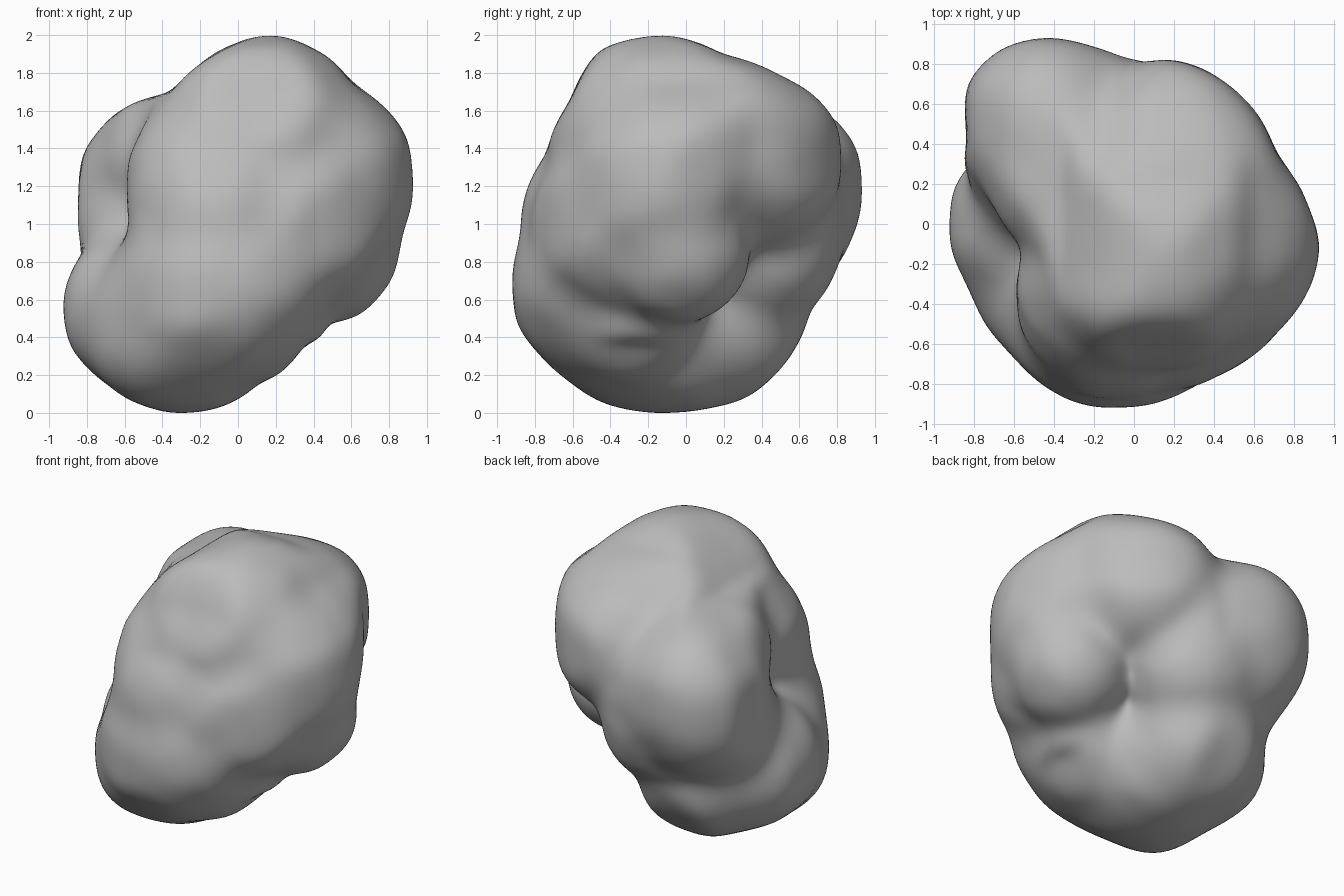
import bpy
import bmesh
import math
from mathutils import Vector, noise

default_cube = bpy.data.objects.get("Cube")
if default_cube:
    bpy.data.objects.remove(default_cube, do_unlink=True)

# Rounded lobes of the boulder: centre and radius
LOBES = [
    (Vector((0.12, -0.08, 1.38)), 0.62),    # peak
    (Vector((0.08, -0.25, 1.50)), 0.46),    # front of the peak
    (Vector((-0.42, 0.50, 1.22)), 0.43),    # back shoulder
    (Vector((-0.45, 0.47, 1.06)), 0.42),    # underside of the back shoulder
    (Vector((-0.27, 0.24, 1.32)), 0.44),    # slope from peak to back shoulder
    (Vector((-0.15, 0.44, 1.12)), 0.40),    # back between shoulder and ridge
    (Vector((-0.40, 0.27, 0.87)), 0.41),    # side waist
    (Vector((-0.50, 0.00, 0.55)), 0.43),    # low side bulge
    (Vector((-0.35, -0.28, 0.46)), 0.45),   # low front corner
    (Vector((-0.15, -0.42, 0.65)), 0.50),   # front belly
    (Vector((0.08, -0.52, 0.72)), 0.36),    # front of the belly
    (Vector((0.08, -0.30, 0.55)), 0.36),    # belly side
    (Vector((0.17, -0.20, 0.60)), 0.30),    # fold under the overhang
    (Vector((0.46, -0.14, 1.22)), 0.47),    # side shoulder
    (Vector((0.58, 0.00, 1.35)), 0.31),     # corner of the side shoulder
    (Vector((0.47, -0.04, 0.86)), 0.37),    # overhang
    (Vector((-0.30, 0.20, 0.50)), 0.43),    # back foot
    (Vector((-0.25, -0.08, 0.45)), 0.45),   # base
    (Vector((0.20, 0.35, 1.34)), 0.47),     # back ridge
    (Vector((0.34, 0.18, 1.42)), 0.43),     # slope from peak to back ridge
    (Vector((-0.10, -0.40, 1.05)), 0.46),   # front chest
    (Vector((-0.19, -0.32, 1.25)), 0.38),   # upper chest
    (Vector((0.30, -0.35, 1.00)), 0.45),    # front flank
    (Vector((-0.14, 0.39, 0.88)), 0.41),    # back waist
]

# Outlines that trim the lobes, measured from the middle of the boulder
FRONT = [(.2, 1), (.48, .88), (.58, .75), (.87, .52), (.93, .2), (.88, -.05),
         (.8, -.3), (.65, -.48), (.35, -.62), (.2, -.8), (0, -.92), (-.35, -1),
         (-.6, -.92), (-.88, -.65), (-.93, -.4), (-.82, -.12), (-.85, .15),
         (-.8, .4), (-.65, .58), (-.35, .68), (0, .95)]
SIDE = [(-.13, 1), (-.45, .92), (-.6, .65), (-.73, .37), (-.83, .2), (-.92, -.15),
        (-.91, -.5), (-.7, -.75), (-.5, -.9), (-.1, -1), (.3, -.93), (.5, -.75),
        (.62, -.55), (.78, -.25), (.92, .08), (.92, .4), (.8, .58), (.55, .75),
        (.2, .88)]
PLAN = [(-.4, .93), (-.68, .88), (-.84, .7), (-.82, .4), (-.92, .1), (-.93, -.05),
        (-.85, -.3), (-.65, -.6), (-.45, -.8), (-.15, -.92), (.1, -.9), (.4, -.75),
        (.65, -.6), (.85, -.35), (.93, -.1), (.85, .1), (.7, .35), (.6, .55),
        (.35, .76), (-.05, .82)]

MIDDLE = Vector((0, 0, 1))
TURN = 2 * math.pi


def soft_min(a, b, blend):
    h = max(blend - abs(a - b), 0) / blend
    return min(a, b) - h * h * blend / 4


def polar(points):
    """Turn an outline into (angle, radius) pairs that wrap around."""
    pairs = sorted((math.atan2(v, u), math.hypot(u, v)) for u, v in points)
    first, last = pairs[0], pairs[-1]
    return [(last[0] - TURN, last[1])] + pairs + [(first[0] + TURN, first[1])]


def outline_limit(pairs, u, v):
    """How far a ray may travel before it leaves the outline."""
    flat = math.hypot(u, v)
    if flat < 0.05:
        return 9.0
    angle = math.atan2(v, u)
    for (a, ra), (b, rb) in zip(pairs, pairs[1:]):
        if a <= angle <= b:
            t = (angle - a) / max(b - a, 1e-6)
            return (ra + (rb - ra) * t) / flat
    return 9.0


def distance(p):
    d = 9.0
    for centre, radius in LOBES:
        d = soft_min(d, (p - centre).length - radius, 0.1)
    return d


def surface_radius(ray):
    t = 1.6
    for _ in range(45):
        d = distance(MIDDLE + ray * t)
        t -= d
        if d < 0.001:
            break
    return t


front, side, plan = polar(FRONT), polar(SIDE), polar(PLAN)

# Boulder body: a fine ball pushed out to the lobes and trimmed by the outlines
bm = bmesh.new()
bmesh.ops.create_icosphere(bm, subdivisions=6, radius=1)
for vert in bm.verts:
    ray = vert.co.normalized()
    reach = surface_radius(ray)
    for pairs, u, v in ((front, ray.x, ray.z), (side, ray.y, ray.z), (plan, ray.x, ray.y)):
        reach = soft_min(reach, outline_limit(pairs, u, v), 0.04)
    reach += 0.016 + 0.008 * noise.noise(ray * 5)
    vert.co = MIDDLE + ray * reach
for _ in range(5):
    bmesh.ops.smooth_vert(bm, verts=bm.verts, factor=0.5,
                          use_axis_x=True, use_axis_y=True, use_axis_z=True)

# Rest the body on the ground
ground = min(vert.co.z for vert in bm.verts)
bmesh.ops.translate(bm, verts=bm.verts, vec=(0, 0, -ground))

mesh = bpy.data.meshes.new("boulder")
bm.to_mesh(mesh)
bm.free()
boulder = bpy.data.objects.new("boulder", mesh)
bpy.context.collection.objects.link(boulder)
for face in mesh.polygons:
    face.use_smooth = True

# Stone colour
stone = bpy.data.materials.new("grey stone")
stone.use_nodes = True
colour = (0.5, 0.5, 0.5, 1)
stone.diffuse_color = colour
shader = next(n for n in stone.node_tree.nodes if n.type == 'BSDF_PRINCIPLED')
shader.inputs["Base Color"].default_value = colour
shader.inputs["Roughness"].default_value = 0.9
mesh.materials.append(stone)
